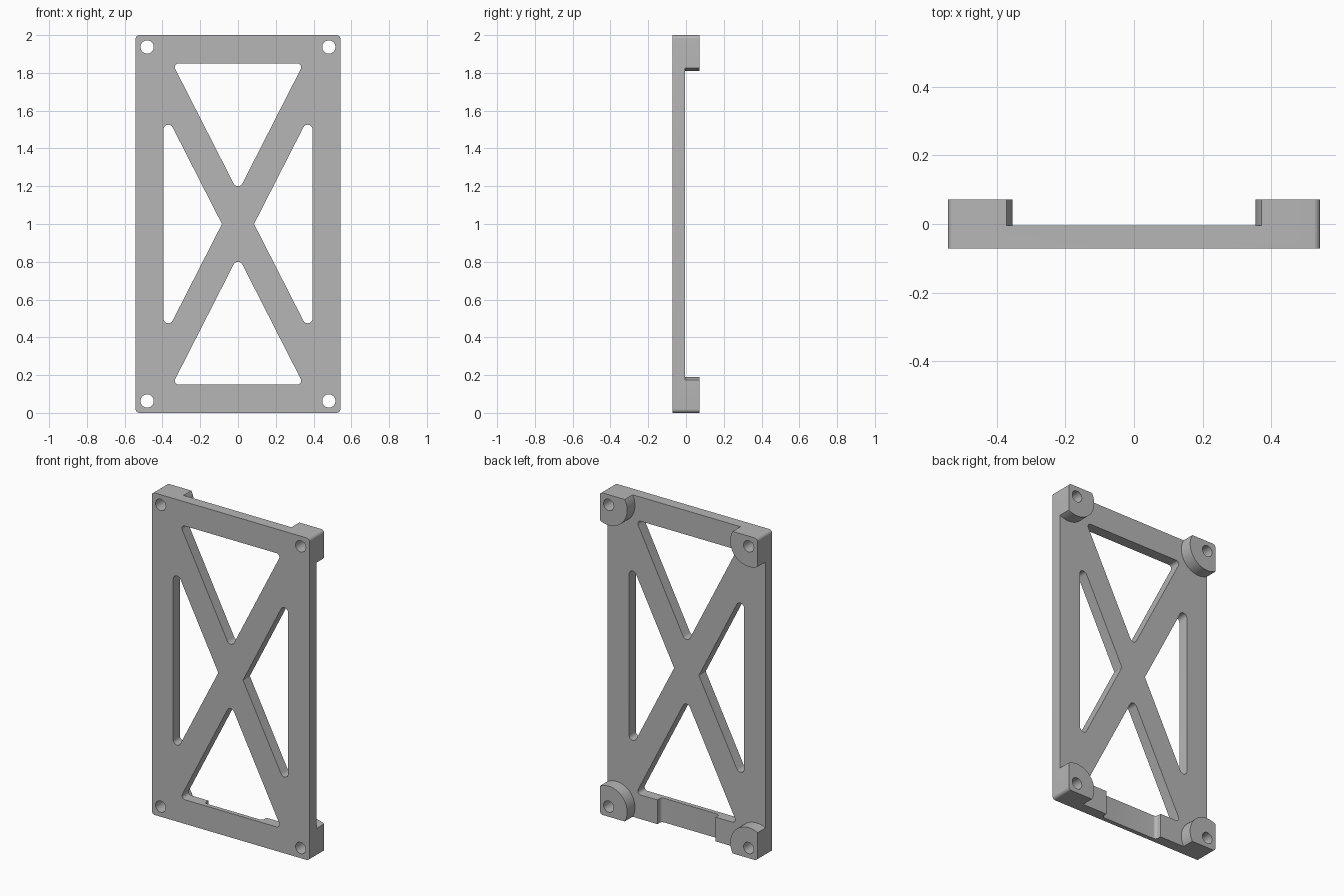
import bpy, bmesh, math
from mathutils import Vector

if "Cube" in bpy.data.objects:
    bpy.data.objects.remove(bpy.data.objects["Cube"])

W, H, D = 0.542, 2.0, 0.072      # half width, height, half depth
BACK = -0.005                    # rear face of the thin plate
HOLE_X, HOLE_Z = 0.481, 0.063    # screw hole inset
SLOPE = 0.51                     # slope of the diagonal braces


def rounded(corners, radii, steps=8):
    """Outline with each corner replaced by a tangent arc."""
    out, n = [], len(corners)
    for i, r in enumerate(radii):
        p = Vector(corners[i])
        a = (Vector(corners[i - 1]) - p).normalized()
        b = (Vector(corners[(i + 1) % n]) - p).normalized()
        if r == 0:
            out.append(p)
            continue
        half = a.angle(b) / 2
        centre = p + (a + b).normalized() * r / math.sin(half)
        s = p + a * r / math.tan(half) - centre
        e = p + b * r / math.tan(half) - centre
        sweep = s.angle(e)
        for k in range(steps + 1):
            t = k / steps
            out.append(centre + (s * math.sin((1 - t) * sweep)
                                 + e * math.sin(t * sweep)) / math.sin(sweep))
    return out


def circle(x, z, r, n=48):
    return [Vector((x + r * math.cos(2 * math.pi * i / n),
                    z + r * math.sin(2 * math.pi * i / n))) for i in range(n)]


def prism(name, pts, lo, hi, axis='Y'):
    """Extrude an outline along y (points are x,z) or z (points are x,y)."""
    bm = bmesh.new()
    place = (lambda p, h: (p.x, h, p.y)) if axis == 'Y' else (lambda p, h: (p.x, p.y, h))
    face = bm.faces.new([bm.verts.new(place(p, lo)) for p in pts])
    ext = bmesh.ops.extrude_face_region(bm, geom=[face])
    shift = Vector(place(Vector((0, 0)), hi - lo))
    bmesh.ops.translate(bm, vec=shift,
                        verts=[v for v in ext['geom'] if isinstance(v, bmesh.types.BMVert)])
    bmesh.ops.recalc_face_normals(bm, faces=bm.faces)
    me = bpy.data.meshes.new(name)
    bm.to_mesh(me)
    bm.free()
    ob = bpy.data.objects.new(name, me)
    bpy.context.collection.objects.link(ob)
    return ob


def cut(target, cutter):
    """Subtract the cutter and remove it."""
    cutter.hide_render = True
    m = target.modifiers.new("cut", 'BOOLEAN')
    m.operation, m.solver, m.object = 'DIFFERENCE', 'EXACT', cutter
    bpy.context.view_layer.objects.active = target
    bpy.ops.object.modifier_apply(modifier=m.name)
    bpy.data.objects.remove(cutter)


holes = [(sx * HOLE_X, z) for sx in (-1, 1) for z in (HOLE_Z, H - HOLE_Z)]

# Full-depth block with rounded corners
frame = prism("bracket_frame",
              rounded([(-W, 0), (W, 0), (W, H), (-W, H)], [0.02] * 4), -D, D)

# Remove the rear everywhere except round corner bosses
pocket = prism("pocket", [Vector(p) for p in ((-1, -1), (1, -1), (1, 3), (-1, 3))], BACK, 0.2)
for x, z in holes:
    cut(pocket, prism("boss", circle(x, z, 0.127, 64), -0.1, 0.3))
cut(frame, pocket)

# Upper and lower triangular windows
for s in (-1, 1):
    tri = [(0, 1 + s * 0.169), (SLOPE * 0.681, 1 + s * 0.85), (-SLOPE * 0.681, 1 + s * 0.85)]
    cut(frame, prism("window", rounded(tri, [0.026, 0.02, 0.02]), -0.2, 0.2))

# Left and right triangular windows
for s in (-1, 1):
    rise = (0.395 - 0.085) / SLOPE
    tri = [(s * 0.085, 1), (s * 0.395, 1 + rise), (s * 0.395, 1 - rise)]
    cut(frame, prism("window", rounded(tri, [0.005, 0.026, 0.026]), -0.2, 0.2))

# Screw holes
for x, z in holes:
    cut(frame, prism("hole", circle(x, z, 0.035), -0.2, 0.2))

# Shallow recess across the back of the lower rail
recess = [(-0.2, 0.1), (-0.2, -0.045), (0.2, -0.045), (0.2, 0.1)]
cut(frame, prism("recess", rounded(recess, [0, 0.02, 0.02, 0]), -0.1, 0.3, 'Z'))

# Finish
grey = bpy.data.materials.new("plain grey")
grey.diffuse_color = (0.47, 0.47, 0.47, 1)
grey.use_nodes = True
grey.node_tree.nodes["Principled BSDF"].inputs["Base Color"].default_value = grey.diffuse_color
frame.data.materials.clear()
frame.data.materials.append(grey)
for p in frame.data.polygons:
    p.material_index = 0
bpy.ops.object.select_all(action='DESELECT')
frame.select_set(True)
bpy.context.view_layer.objects.active = frame
bpy.ops.object.shade_smooth_by_angle(angle=math.radians(30))
